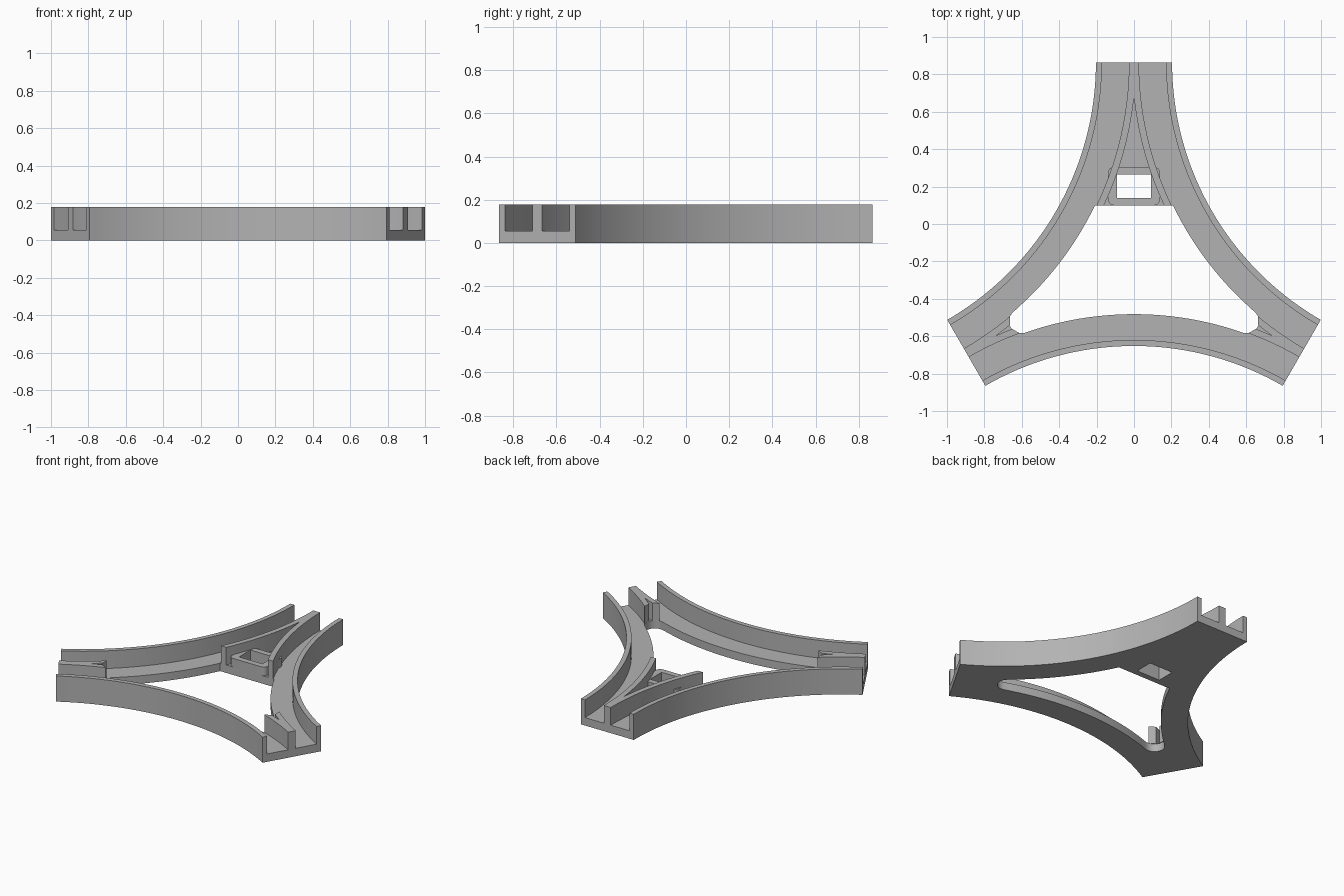
import bpy, math
from mathutils import Vector

if "Cube" in bpy.data.objects:
    bpy.data.objects.remove(bpy.data.objects["Cube"])

CY = -0.171            # y of the three-fold symmetry centre
ARC = 2.071            # distance from that centre to each track's arc centre
R_OUT, R_WALL, R_HOLE, R_RIB, R_RIB_IN = 1.59, 1.622, 1.760, 1.767, 1.803
FLOOR, TOP = 0.055, 0.178
CORNER, CORNER_R = 0.698, ARC and 0.064

grey = bpy.data.materials.new("light grey")
grey.diffuse_color = (0.45, 0.45, 0.45, 1)
grey.use_nodes = True
grey.node_tree.nodes["Principled BSDF"].inputs["Base Color"].default_value = grey.diffuse_color


def arc(c, r, a0, a1, n):
    """Points on a circle from angle a0 to a1 (degrees)."""
    return [(c[0] + r * math.cos(math.radians(a0 + (a1 - a0) * i / n)),
             c[1] + r * math.sin(math.radians(a0 + (a1 - a0) * i / n))) for i in range(n + 1)]


def polar(d, deg):
    return (d * math.cos(math.radians(deg)), CY + d * math.sin(math.radians(deg)))


def turn(pts, k):
    """Rotate points by k thirds of a turn around the symmetry centre."""
    c, s = math.cos(k * math.tau / 3), math.sin(k * math.tau / 3)
    return [(x * c - (y - CY) * s, CY + x * s + (y - CY) * c) for x, y in pts]


def mirror(pts):
    return [(-x, y) for x, y in reversed(pts)]


def plate(name, loops, z0, z1):
    """Extrude closed outlines (inner loops become holes) between two heights."""
    cu = bpy.data.curves.new(name, 'CURVE')
    cu.dimensions, cu.fill_mode, cu.extrude = '2D', 'BOTH', (z1 - z0) / 2
    for pts in loops:
        sp = cu.splines.new('POLY')
        sp.points.add(len(pts) - 1)
        for p, (x, y) in zip(sp.points, pts):
            p.co = (x, y, 0, 1)
        sp.use_cyclic_u = True
    ob = bpy.data.objects.new(name, cu)
    bpy.context.collection.objects.link(ob)
    bpy.ops.object.select_all(action='DESELECT')
    ob.select_set(True)
    bpy.context.view_layer.objects.active = ob
    bpy.ops.object.convert(target='MESH')
    ob = bpy.context.object
    ob.name = name
    for v in ob.data.vertices:
        v.co.z += (z0 + z1) / 2
    ob.data.materials.clear()
    ob.data.materials.append(grey)
    bpy.ops.object.shade_smooth_by_angle(angle=math.radians(30))
    return ob


bottom = (0, CY - ARC)          # arc centre of the front track
right = polar(ARC, 30)          # arc centre of the right track

# Outer outline: three concave arcs joined by straight ends
outline = [p for k in range(3) for p in turn(arc(bottom, R_OUT, 120, 60, 36), k)]

# Central opening: track edges, two rounded corners, straight edge at the back arm
pc = polar(CORNER, -30)
tan_a = math.degrees(math.atan2(bottom[1] - pc[1], bottom[0] - pc[0]))
half = math.degrees(math.atan2(pc[0], pc[1] - bottom[1]))
stop = 180 + math.degrees(math.asin((right[1] - 0.1) / R_HOLE))
side = (arc(bottom, R_HOLE, 90, 90 - half, 12)
        + arc(pc, CORNER_R, tan_a, -60 - tan_a, 16)[1:]
        + arc(right, R_HOLE, 210 + half, stop, 14)[1:])
opening = side + mirror(side)[:-1]

# Square through-hole in the back arm
window = [(-0.09, 0.14), (0.09, 0.14), (0.09, 0.265), (-0.09, 0.265)]
plate("floor", [outline, opening, window], 0, FLOOR)

# Outer walls
for k in range(3):
    wall = turn(arc(bottom, R_OUT, 120, 60, 36) + arc(bottom, R_WALL, 60, 120, 36), k)
    plate("outer_wall", [wall], FLOOR, TOP)


# Forked centre rib on each arm
def rib(y_out, y_in):
    def ang(r, y):
        return 180 + math.degrees(math.asin((right[1] - y) / r))
    apex = 180 + math.degrees(math.acos(right[0] / R_RIB_IN))
    half_rib = (arc(right, R_RIB_IN, apex, ang(R_RIB_IN, y_in), 14)
                + arc(right, R_RIB, ang(R_RIB, y_out), 180, 20))
    return half_rib + mirror(half_rib)[:-1]


plate("back_rib", [rib(0.1, 0.1)], FLOOR, TOP)
for k in (1, 2):
    plate("corner_rib", [turn(rib(0.565, 0.588), k)], FLOOR, TOP)

# Raised frame with rounded corners around the square hole
r = 0.03
frame = []
for cx, cy, a in ((0.108, 0.13, -90), (0.108, 0.275, 0), (-0.108, 0.275, 90), (-0.108, 0.13, 180)):
    frame += arc((cx, cy), r, a, a + 90, 6)
plate("hole_frame", [frame, window], FLOOR, 0.115)
